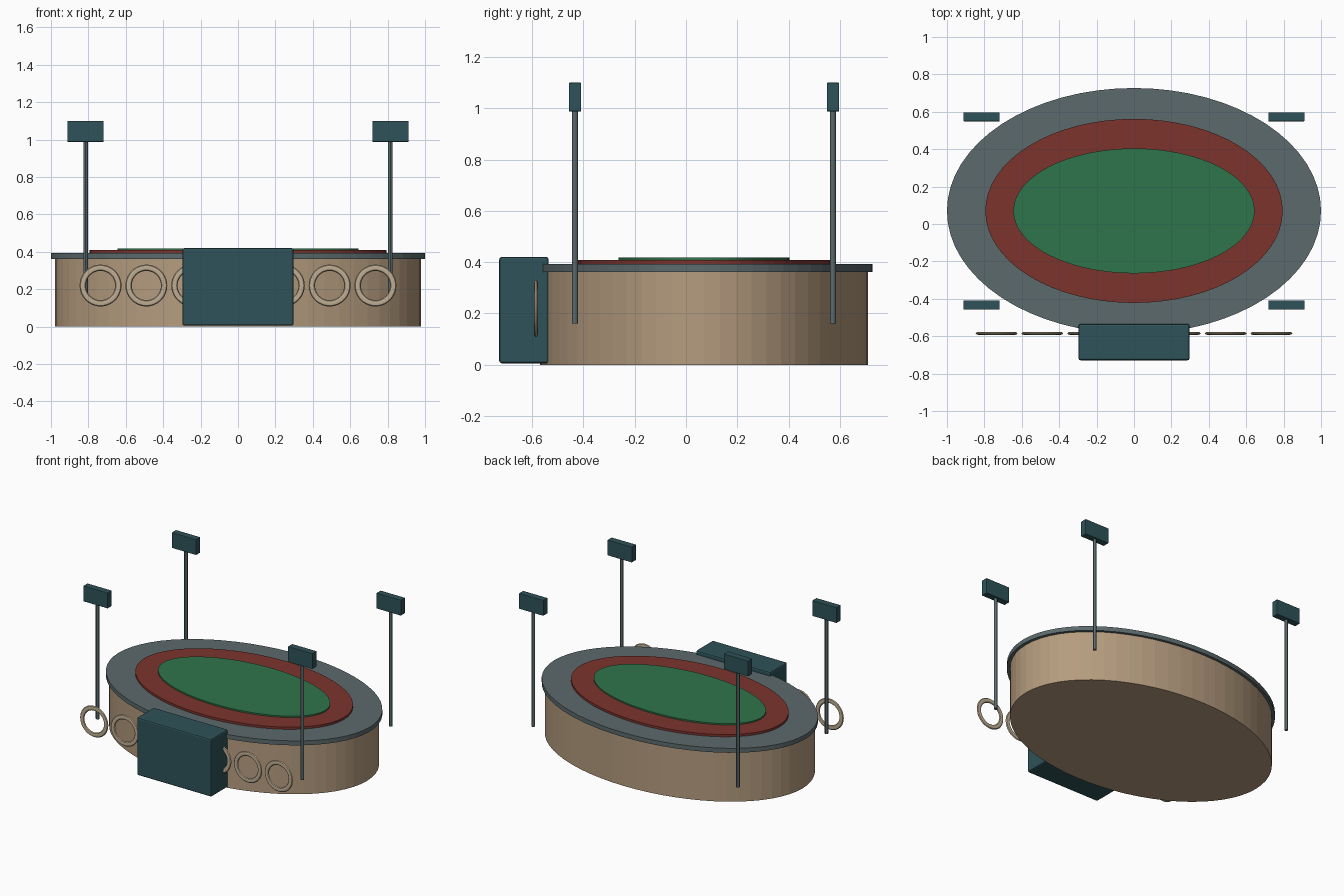
import bpy, math

if "Cube" in bpy.data.objects:
    bpy.data.objects.remove(bpy.data.objects["Cube"])

CY = 0.07  # centre of the oval in y


def material(name, rgb):
    m = bpy.data.materials.new(name)
    m.diffuse_color = (*rgb, 1)
    m.use_nodes = True
    m.node_tree.nodes["Principled BSDF"].inputs["Base Color"].default_value = m.diffuse_color
    return m


TAN = material("tan_wall", (0.46, 0.33, 0.21))
SLATE = material("slate", (0.107, 0.144, 0.150))
RED = material("track_red", (0.205, 0.034, 0.027))
GREEN = material("turf_green", (0.028, 0.178, 0.069))
TEAL = material("dark_teal", (0.027, 0.084, 0.098))
CREAM = material("pale_stone", (0.52, 0.42, 0.29))


def finish(name, mat, scale=(1, 1, 1)):
    o = bpy.context.object
    o.name = name
    o.scale = scale
    bpy.ops.object.transform_apply(location=False, rotation=True, scale=True)
    o.data.materials.append(mat)
    return o


def oval(name, rx, ry, z0, z1, mat):
    bpy.ops.mesh.primitive_cylinder_add(vertices=64, radius=1, depth=1,
                                        location=(0, CY, (z0 + z1) / 2))
    return finish(name, mat, (rx, ry, z1 - z0))


def box(name, center, size, mat, bevel):
    bpy.ops.mesh.primitive_cube_add(size=1, location=center)
    o = finish(name, mat, size)
    b = o.modifiers.new("soft_edges", "BEVEL")
    b.width, b.segments = bevel, 2
    return o


# stacked oval bowl, roof rim, track and field
oval("outer_wall", 0.978, 0.639, 0, 0.362, TAN)
oval("roof_rim", 1.0, 0.657, 0.361, 0.393, SLATE)
oval("running_track", 0.795, 0.492, 0.38, 0.409, RED)
oval("grass_field", 0.645, 0.334, 0.39, 0.419, GREEN)

# entrance block on the front
box("entrance_block", (0, -0.632, 0.213), (0.594, 0.193, 0.415), TEAL, 0.01)

# row of flattened rings along the front
for i in range(7):
    bpy.ops.mesh.primitive_torus_add(
        major_radius=0.095, minor_radius=0.017, major_segments=40,
        minor_segments=8, location=((i - 3) * 0.245, -0.585, 0.22))
    bpy.context.object.rotation_euler = (math.pi / 2, 0, 0)
    finish(f"facade_ring_{i + 1}", CREAM, (1, 1, 0.48))
    bpy.ops.object.shade_smooth_by_angle()

# four floodlight masts
for sx, side in ((-1, "left"), (1, "right")):
    for sy, end in ((-1, "front"), (1, "back")):
        x, y = sx * 0.815, CY + sy * 0.503
        bpy.ops.mesh.primitive_cylinder_add(vertices=12, radius=0.012, depth=0.85,
                                            location=(x, y, 0.585))
        finish(f"mast_{end}_{side}", SLATE)
        bpy.ops.object.shade_smooth_by_angle()
        box(f"floodlight_{end}_{side}", (x, y, 1.044), (0.194, 0.048, 0.112), TEAL, 0.003)
